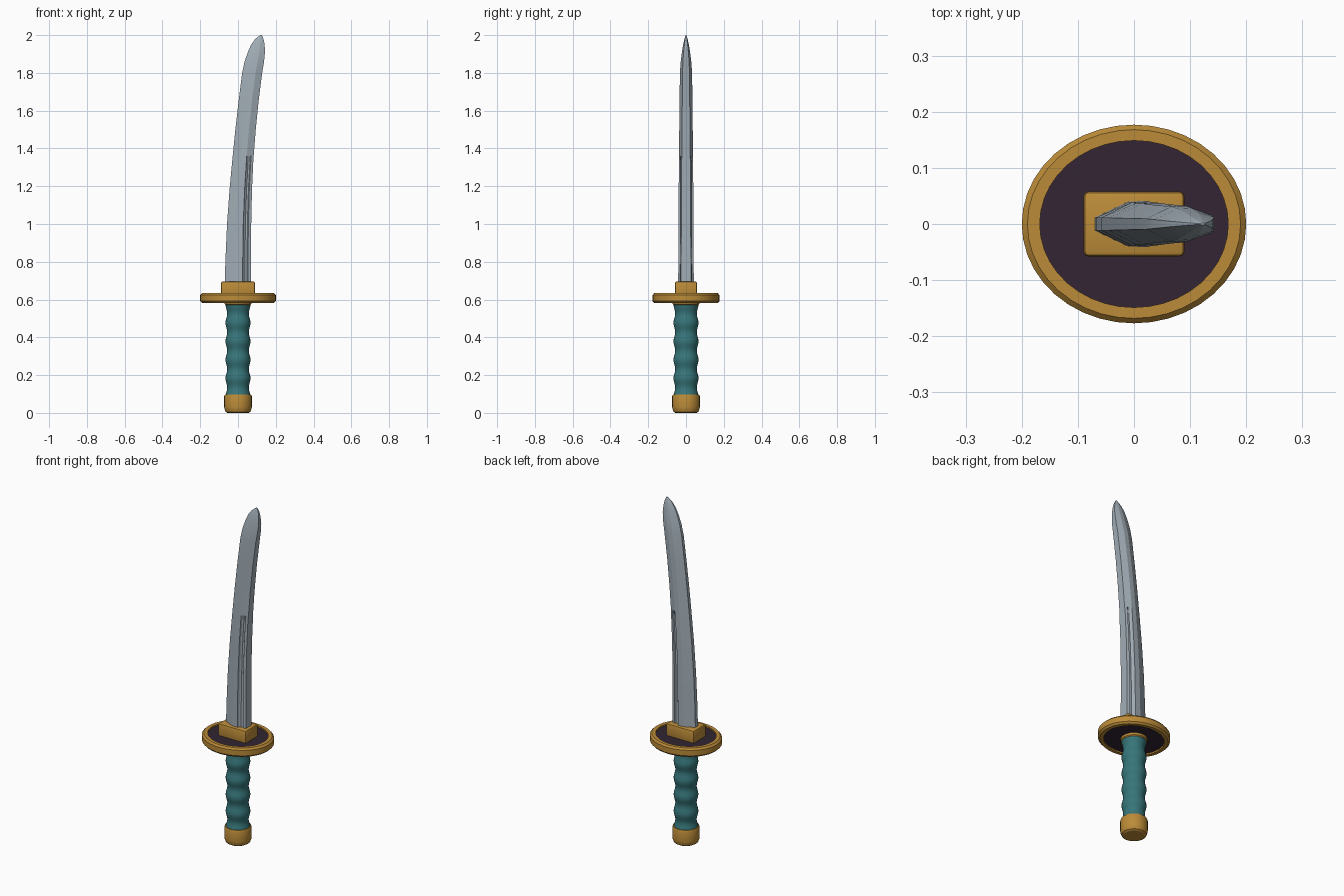
import bpy, bmesh, math

if "Cube" in bpy.data.objects:
    bpy.data.objects.remove(bpy.data.objects["Cube"])


def material(name, rgb):
    m = bpy.data.materials.new(name)
    m.diffuse_color = (*rgb, 1)
    m.use_nodes = True
    m.node_tree.nodes["Principled BSDF"].inputs["Base Color"].default_value = m.diffuse_color
    return m


GOLD = material("gold", (0.50, 0.26, 0.04))
TEAL = material("teal wrap", (0.038, 0.18, 0.195))
DARK = material("dark plum", (0.032, 0.018, 0.032))
STEEL = material("steel", (0.36, 0.42, 0.47))


def finish(name, bm, mat, angle):
    bmesh.ops.recalc_face_normals(bm, faces=bm.faces[:])
    me = bpy.data.meshes.new(name)
    bm.to_mesh(me)
    bm.free()
    me.materials.append(mat)
    ob = bpy.data.objects.new(name, me)
    bpy.context.collection.objects.link(ob)
    bpy.ops.object.select_all(action='DESELECT')
    ob.select_set(True)
    bpy.context.view_layer.objects.active = ob
    bpy.ops.object.shade_smooth_by_angle(angle=math.radians(angle))
    return ob


def loft(name, rings, mat, angle=30, closed=False):
    """Skin a list of point rings; cap the ends, or join last to first."""
    bm = bmesh.new()
    vs = [[bm.verts.new(p) for p in r] for r in rings]
    pairs = list(zip(vs, vs[1:])) + ([(vs[-1], vs[0])] if closed else [])
    n = len(vs[0])
    for a, b in pairs:
        for i in range(n):
            j = (i + 1) % n
            bm.faces.new((a[i], a[j], b[j], b[i]))
    if not closed:
        bm.faces.new(vs[0])
        bm.faces.new(vs[-1])
    return finish(name, bm, mat, angle)


def lathe(name, profile, mat, sides=32, sy=1.0, angle=30, closed=False):
    rings = [[(r * math.cos(2 * math.pi * i / sides),
               sy * r * math.sin(2 * math.pi * i / sides), z)
              for i in range(sides)] for r, z in profile]
    return loft(name, rings, mat, angle, closed)


# Pommel cap
lathe("pommel", [(0.056, 0), (0.066, 0.006), (0.072, 0.022), (0.073, 0.03),
                 (0.073, 0.088), (0.069, 0.098), (0.058, 0.098)], GOLD)

# Wavy wrapped grip
N = 50
grip = [(0.0615 + 0.0045 * math.cos(2 * math.pi * 5 * i / N), 0.085 + 0.49 * i / N)
        for i in range(N + 1)]
lathe("grip", grip, TEAL, angle=40)

# Ferrule under the guard
lathe("ferrule", [(0.066, 0.572), (0.071, 0.577), (0.071, 0.60)], GOLD)

# Oval guard: raised rim around a dark plate
lathe("guard_rim", [(0.168, 0.582), (0.190, 0.582), (0.200, 0.592), (0.200, 0.624),
                    (0.190, 0.634), (0.168, 0.634)], GOLD, 40, 0.885, 25, True)
lathe("guard_plate", [(0.172, 0.590), (0.172, 0.626)], DARK, 40, 0.885)

# Blade collar
bm = bmesh.new()
bmesh.ops.create_cube(bm, size=1)
for v in bm.verts:
    v.co = (v.co.x * 0.18, v.co.y * 0.116, 0.652 + v.co.z * 0.088)
bmesh.ops.bevel(bm, geom=bm.edges[:], offset=0.009, segments=2,
                profile=0.5, affect='EDGES')
finish("collar", bm, GOLD, 25)

# Curved blade: (height, cutting edge x, spine x, thickness factor)
stations = [(0.66, -0.070, 0.070, 1.0), (0.80, -0.067, 0.070, 0.98),
            (1.00, -0.058, 0.070, 0.96), (1.18, -0.045, 0.074, 0.93),
            (1.33, -0.031, 0.081, 0.91), (1.36, -0.028, 0.083, 0.90),
            (1.50, -0.014, 0.094, 0.86), (1.65, 0.003, 0.109, 0.82),
            (1.80, 0.022, 0.128, 0.78), (1.86, 0.035, 0.138, 0.67),
            (1.91, 0.052, 0.143, 0.52), (1.95, 0.070, 0.141, 0.36),
            (1.98, 0.092, 0.135, 0.20), (2.00, 0.118, 0.126, 0.05)]
# Half section: (fraction from edge to spine, half thickness)
plain = [(0, 0.012), (0.42, 0.040), (0.67, 0.0415), (0.71, 0.0394),
         (0.76, 0.0367), (0.84, 0.0325), (0.89, 0.0298), (1, 0.024)]
groove = plain[:3] + [(0.70, 0.031), (0.76, 0.024), (0.84, 0.024),
                      (0.88, 0.031), (1, 0.026)]
rings = []
for z, x0, x1, s in stations:
    half = groove if z < 1.35 else plain
    pts = [(x0 + u * (x1 - x0), t * s, z) for u, t in half]
    rings.append(pts + [(x, -y, z) for x, y, z in reversed(pts)])
loft("blade", rings, STEEL, 14)
